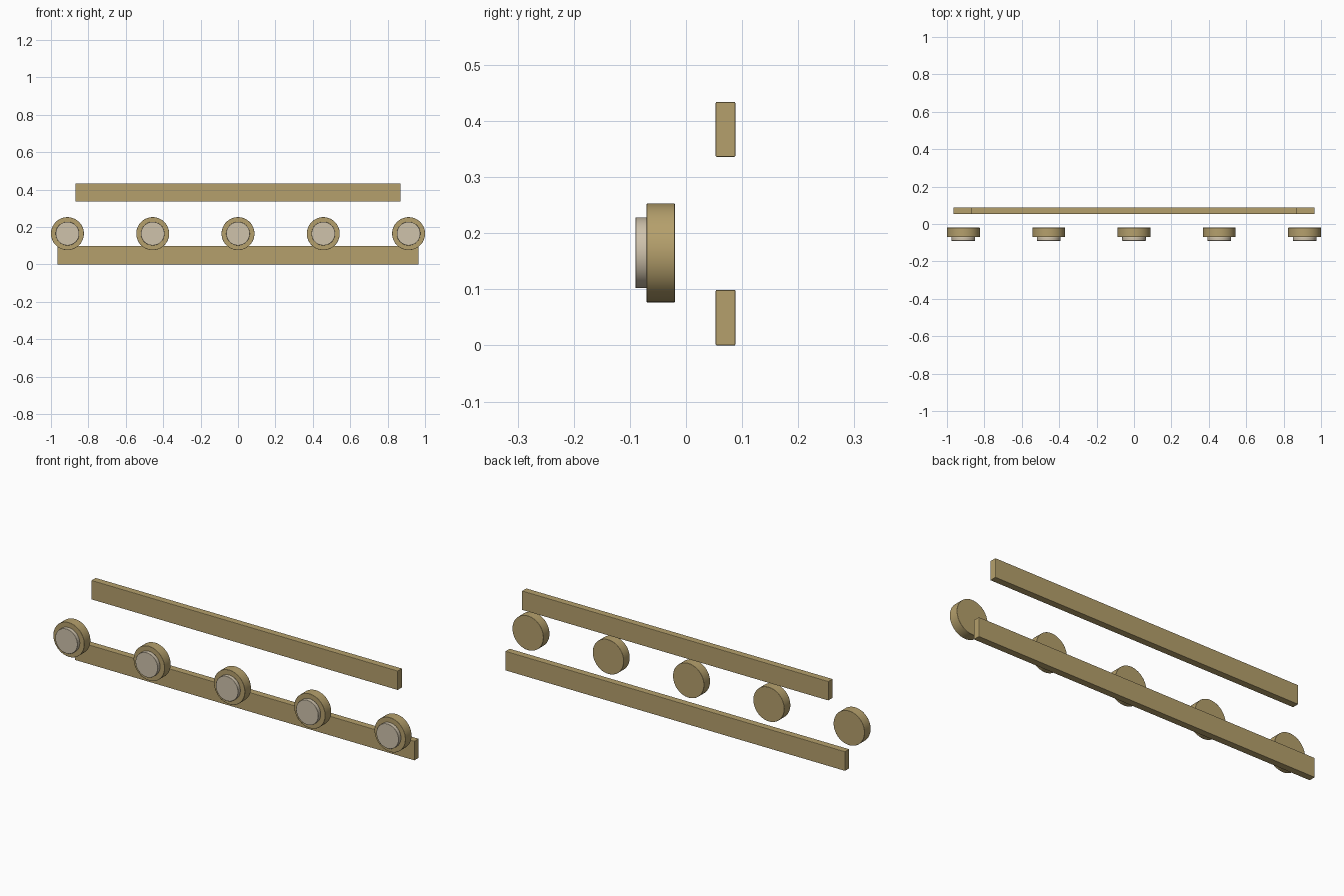
import bpy
from math import radians

cube = bpy.data.objects.get("Cube")
if cube:
    bpy.data.objects.remove(cube, do_unlink=True)


def material(name, colour):
    mat = bpy.data.materials.new(name)
    mat.use_nodes = True
    mat.diffuse_color = colour
    mat.node_tree.nodes["Principled BSDF"].inputs["Base Color"].default_value = colour
    return mat


brass = material("brass", (0.46, 0.35, 0.15, 1))
pearl = material("pale_pearl", (0.62, 0.54, 0.41, 1))


def finish(name, mat, bevel):
    obj = bpy.context.object
    obj.name = name
    obj.data.materials.append(mat)
    mod = obj.modifiers.new("Soft edges", "BEVEL")
    mod.width = bevel
    mod.segments = 2
    mod.limit_method = "ANGLE"
    return obj


def rail(name, length, z_low, z_high):
    bpy.ops.mesh.primitive_cube_add(size=1, location=(0, 0.0705, (z_low + z_high) / 2))
    bpy.context.object.scale = (length, 0.035, z_high - z_low)
    bpy.ops.object.transform_apply(location=False, rotation=False, scale=True)
    finish(name, brass, 0.002)


def disc(name, x, radius, y_front, y_back, mat):
    bpy.ops.mesh.primitive_cylinder_add(
        vertices=64, radius=radius, depth=y_back - y_front,
        location=(x, (y_front + y_back) / 2, 0.165), rotation=(radians(90), 0, 0))
    finish(name, mat, 0.001)
    bpy.ops.object.shade_smooth_by_angle(angle=radians(30))


# Long horizontal rails at the back
rail("lower_rail", 1.93, 0, 0.099)
rail("upper_rail", 1.74, 0.336, 0.434)

# Row of round studs with pale caps in front
for i in range(5):
    x = (i - 2) * 0.456
    disc(f"stud_base_{i + 1}", x, 0.088, -0.07, -0.02, brass)
    disc(f"stud_cap_{i + 1}", x, 0.063, -0.09, -0.07, pearl)
